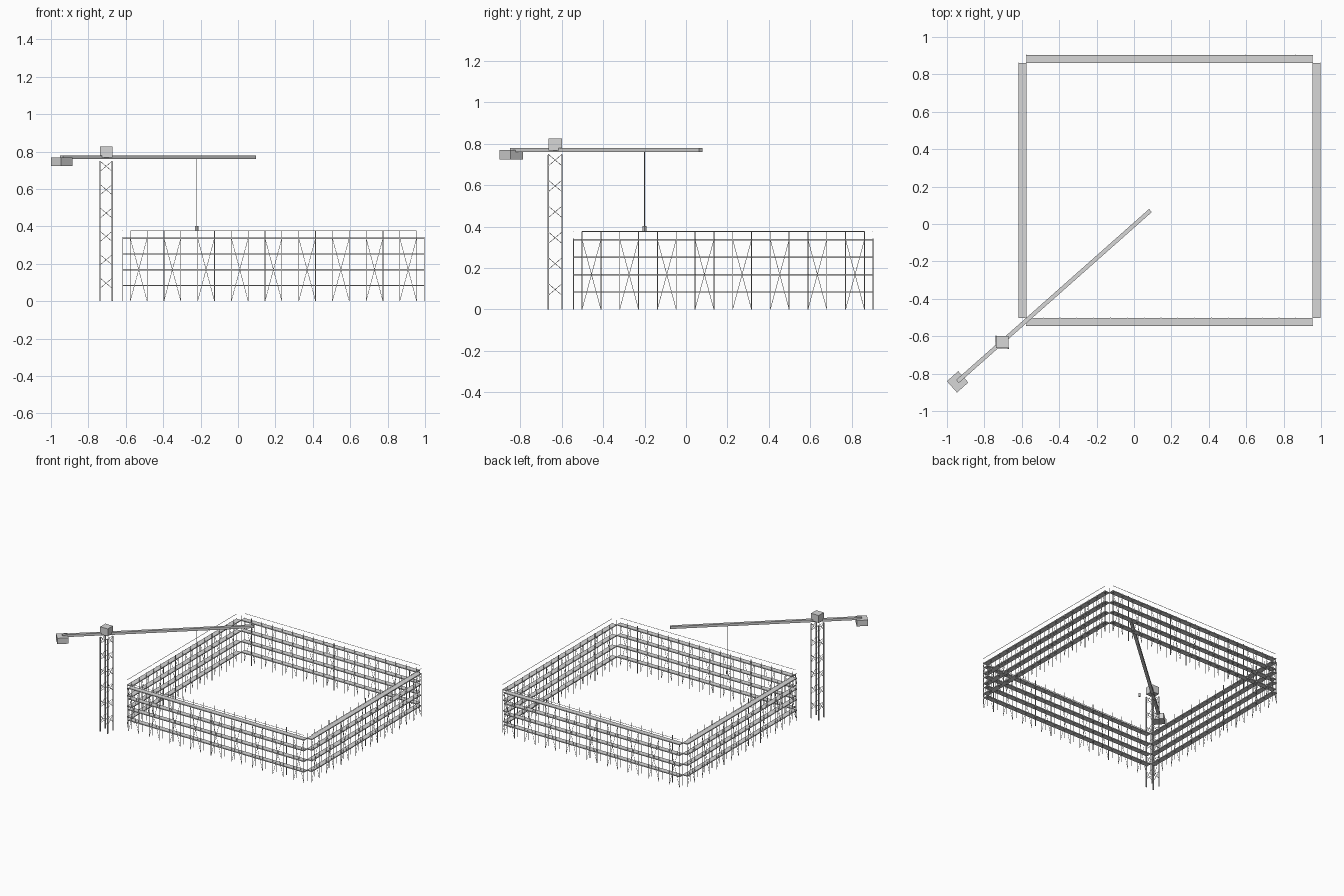
import bpy, bmesh, math
from mathutils import Vector, Matrix

if "Cube" in bpy.data.objects:
    bpy.data.objects.remove(bpy.data.objects["Cube"])

grey = bpy.data.materials.new("steel_grey")
grey.diffuse_color = (0.68, 0.68, 0.68, 1)
grey.use_nodes = True
grey.node_tree.nodes["Principled BSDF"].inputs["Base Color"].default_value = grey.diffuse_color


def tube(bm, a, b, r, sides=6):
    """Round bar between two points."""
    a, b = Vector(a), Vector(b)
    d = b - a
    m = Matrix.Translation((a + b) / 2) @ d.to_track_quat('Z', 'Y').to_matrix().to_4x4()
    bmesh.ops.create_cone(bm, cap_ends=True, segments=sides, radius1=r, radius2=r,
                          depth=d.length, matrix=m)


def box(bm, centre, size, angle=0):
    m = (Matrix.Translation(centre) @ Matrix.Rotation(angle, 4, 'Z')
         @ Matrix.Diagonal((*size, 1)))
    bmesh.ops.create_cube(bm, size=1, matrix=m)


def finish(bm, name):
    me = bpy.data.meshes.new(name)
    bm.to_mesh(me)
    bm.free()
    me.materials.append(grey)
    ob = bpy.data.objects.new(name, me)
    bpy.context.collection.objects.link(ob)


# Scaffold run: starts at an inner corner, follows "along", outer row lies along "out"
LIFT, TOP, WIDTH = 0.084, 0.376, 0.041


def scaffold(name, start, along, out, length, bays):
    start, along, out = Vector((*start, 0)), Vector((*along, 0)), Vector((*out, 0))

    def at(s, w, z):
        return start + along * s + out * w + Vector((0, 0, z))

    step = length / bays
    # upright poles, inner row taller
    bm = bmesh.new()
    for i in range(bays + 1):
        tube(bm, at(i * step, 0, 0), at(i * step, 0, TOP), 0.002)
        tube(bm, at(i * step, WIDTH, 0), at(i * step, WIDTH, 4 * LIFT + 0.006), 0.002)
    finish(bm, name + "_poles")
    # cross braces in every second bay
    bm = bmesh.new()
    for i in range(0, bays, 2):
        s0, s1 = i * step, (i + 1) * step
        tube(bm, at(s0, WIDTH, 0), at(s1, WIDTH, 4 * LIFT), 0.0013, 5)
        tube(bm, at(s1, WIDTH, 0), at(s0, WIDTH, 4 * LIFT), 0.0013, 5)
    finish(bm, name + "_braces")
    # walking decks
    bm = bmesh.new()
    sx, sy = (length, WIDTH) if along.x else (WIDTH, length)
    for k in range(1, 5):
        box(bm, at(length / 2, WIDTH / 2, k * LIFT), (sx, sy, 0.007))
    finish(bm, name + "_decks")
    # guard rail
    bm = bmesh.new()
    tube(bm, at(0, WIDTH, TOP), at(length, WIDTH, TOP), 0.0016)
    finish(bm, name + "_guard_rail")


X0, X1, Y0, Y1 = -0.576, 0.955, -0.502, 0.862
scaffold("front_scaffold", (X0, Y0), (1, 0), (0, -1), X1 - X0, 17)
scaffold("back_scaffold", (X0, Y1), (1, 0), (0, 1), X1 - X0, 17)
scaffold("left_scaffold", (X0, Y0), (0, 1), (-1, 0), Y1 - Y0, 15)
scaffold("right_scaffold", (X1, Y0), (0, 1), (1, 0), Y1 - Y0, 15)

# Crane tower: four legs and crossed lattice bars on each face
TX, TY, H = -0.705, -0.632, 0.033
corners = [(TX + H * a, TY + H * b) for a, b in ((-1, -1), (1, -1), (1, 1), (-1, 1))]
bm = bmesh.new()
for x, y in corners:
    box(bm, (x, y, 0.373), (0.007, 0.007, 0.746))
finish(bm, "tower_legs")

bm = bmesh.new()
for k in range(6):
    z = 0.096 + 0.125 * k
    for i in range(4):
        p, q = corners[i], corners[(i + 1) % 4]
        tube(bm, (*p, z - 0.028), (*q, z + 0.028), 0.0014, 5)
        tube(bm, (*p, z + 0.028), (*q, z - 0.028), 0.0014, 5)
finish(bm, "tower_lattice")

# Cabin on the tower head
bm = bmesh.new()
box(bm, (TX, TY, 0.797), (0.066, 0.064, 0.058))
finish(bm, "cabin")

# Jib with counterweight, swung toward the building
tail, tip = Vector((-0.944, -0.842, 0.770)), Vector((0.088, 0.072, 0.770))
span = tip - tail
swing = math.atan2(span.y, span.x)
bm = bmesh.new()
box(bm, (tail + tip) / 2, (span.length, 0.022, 0.019), swing)
finish(bm, "jib")
bm = bmesh.new()
box(bm, (-0.943, -0.844, 0.746), (0.081, 0.081, 0.046), swing)
finish(bm, "counterweight")

# Hoist cable and hook block
hook = tail + span * 0.702
bm = bmesh.new()
tube(bm, (hook.x, hook.y, 0.39), (hook.x, hook.y, 0.77), 0.0014)
finish(bm, "hoist_cable")
bm = bmesh.new()
box(bm, (hook.x, hook.y, 0.391), (0.013, 0.013, 0.024), swing)
finish(bm, "hook_block")
